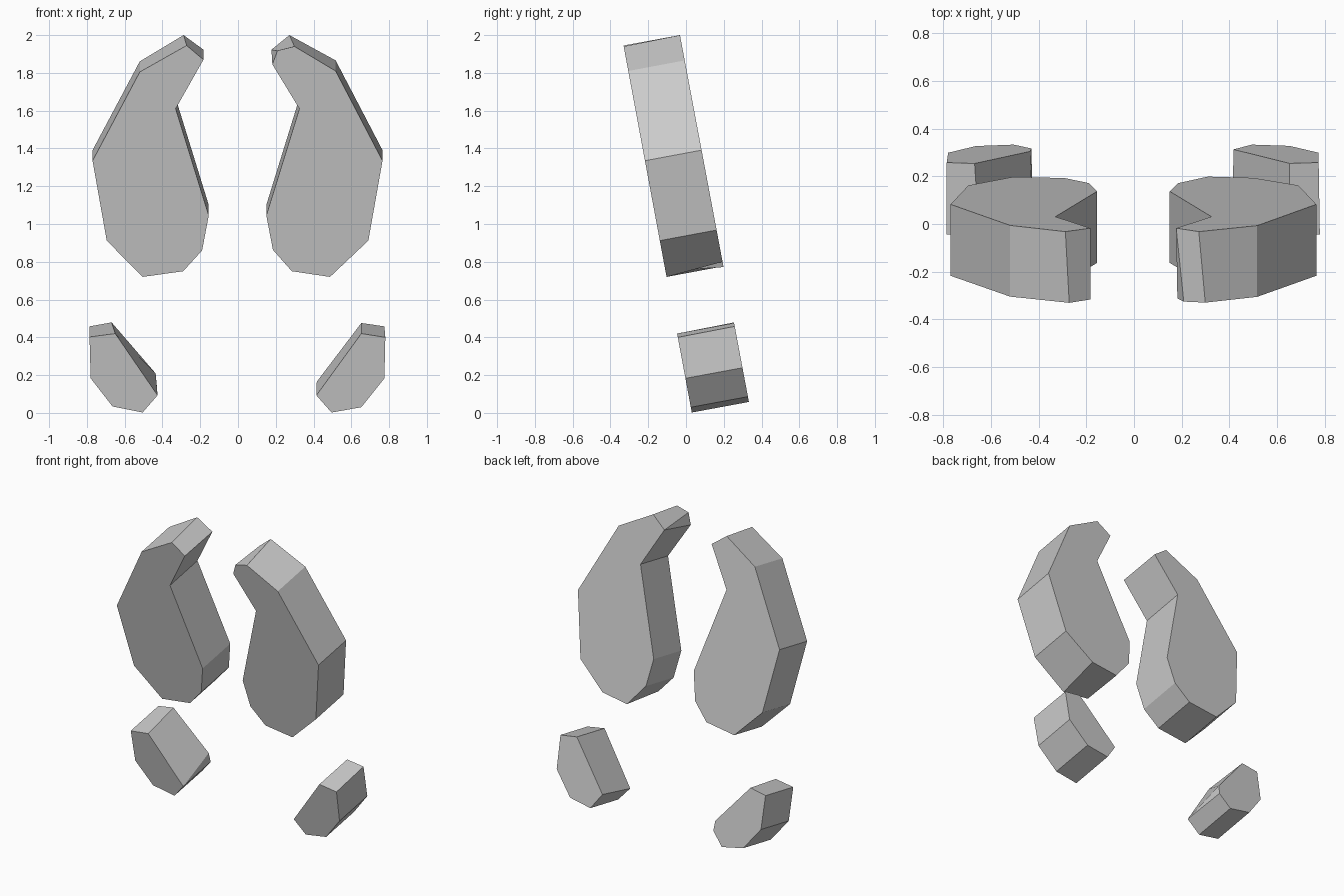
import bpy, bmesh

if "Cube" in bpy.data.objects:
    bpy.data.objects.remove(bpy.data.objects["Cube"])

LIFT = 0.056  # rise of the rear face caused by the backward tilt


def slab(name, front, moved=None, insert=None, joined=None):
    """Tilted prism from a front outline (x, z).
    moved: rear positions that differ, insert: extra rear corner after an index,
    joined: rear corner that merges into another one."""
    moved, insert, joined = moved or {}, insert or {}, joined or {}
    bm = bmesh.new()
    a = [bm.verts.new((x, 0.031 - 0.186 * z, z)) for x, z in front]

    def rear(x, z):
        return bm.verts.new((x, 0.344 - 0.188 * z, z))
    b = []
    for i, (x, z) in enumerate(front):
        b.append(b[joined[i]] if i in joined else rear(*moved.get(i, (x, z + LIFT))))
    extra = {i: rear(*p) for i, p in insert.items()}
    n = len(a)
    cap = []
    for i in range(n):
        if i not in joined:
            cap.append(b[i])
        j = (i + 1) % n
        start = b[i]
        if i in extra:
            cap.append(extra[i])
            bm.faces.new((a[i], b[i], extra[i]))
            start = extra[i]
        ring = [a[i], start, b[j], a[j]]
        bm.faces.new(list(dict.fromkeys(ring)))
    bm.faces.new(a)
    bm.faces.new(cap)
    bmesh.ops.recalc_face_normals(bm, faces=bm.faces)
    me = bpy.data.meshes.new(name)
    bm.to_mesh(me)
    bm.free()
    ob = bpy.data.objects.new(name, me)
    bpy.context.collection.objects.link(ob)


# Large curved slabs
slab("left_upper_slab",
     [(-.272, 1.945), (-.183, 1.87), (-.33, 1.61), (-.155, 1.045), (-.19, .86),
      (-.29, .75), (-.505, .72), (-.695, .912), (-.77, 1.335), (-.52, 1.805)],
     moved={0: (-.288, 2.0), 1: (-.183, 1.923)})
slab("right_upper_slab",
     [(.299, 1.94), (.209, 1.918), (.182, 1.845), (.325, 1.61), (.15, 1.045), (.185, .863),
      (.285, .75), (.487, .72), (.69, .912), (.765, 1.335), (.517, 1.81)],
     moved={0: (.272, 2.0), 1: (.177, 1.923), 6: (.31, .772), 7: (.5, .8)},
     joined={2: 1})

# Small wedge slabs
slab("left_lower_slab",
     [(-.786, .402), (-.65, .42), (-.426, .093), (-.505, .002), (-.664, .034), (-.78, .183)],
     moved={1: (-.669, .479), 2: (-.436, .209)}, insert={2: (-.43, .145)})
slab("right_lower_slab",
     [(.78, .40), (.653, .42), (.415, .093), (.495, .002), (.653, .03), (.775, .183)],
     moved={0: (.775, .458), 2: (.417, .165)})
